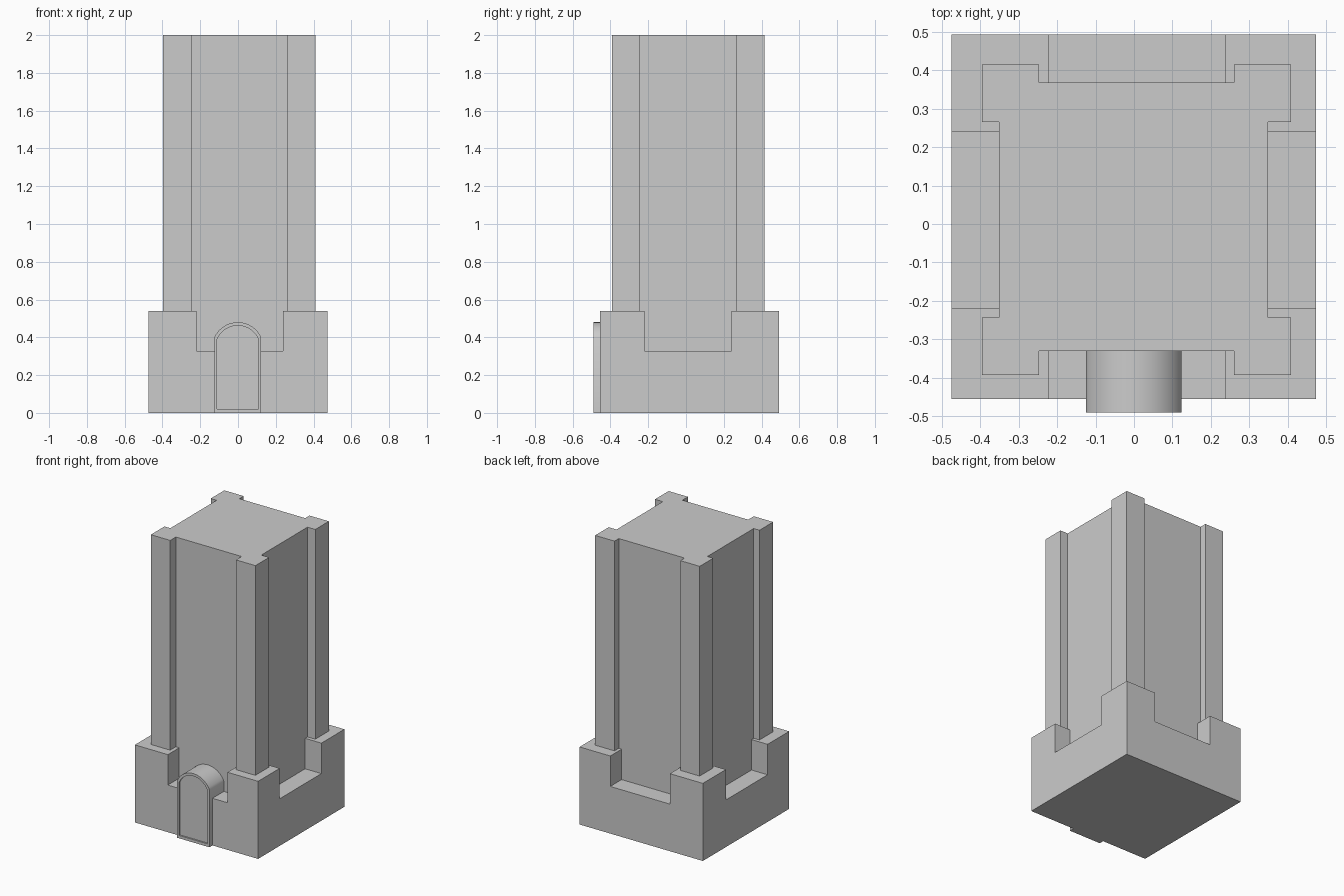
import bpy, bmesh
from math import asin, sin, cos
from mathutils import Vector

if "Cube" in bpy.data.objects:
    bpy.data.objects.remove(bpy.data.objects["Cube"])


def prism(name, points, direction):
    """Extrude a closed outline of 3D points along a direction."""
    bm = bmesh.new()
    face = bm.faces.new([bm.verts.new(p) for p in points])
    ext = bmesh.ops.extrude_face_region(bm, geom=[face], use_keep_orig=True)
    verts = [g for g in ext["geom"] if isinstance(g, bmesh.types.BMVert)]
    bmesh.ops.translate(bm, verts=verts, vec=Vector(direction))
    bmesh.ops.recalc_face_normals(bm, faces=bm.faces)
    mesh = bpy.data.meshes.new(name)
    bm.to_mesh(mesh)
    bm.free()
    obj = bpy.data.objects.new(name, mesh)
    bpy.context.collection.objects.link(obj)
    return obj


def box(name, x0, x1, y0, y1, z0, z1):
    return prism(name, [(x0, y0, z0), (x1, y0, z0), (x1, y1, z0), (x0, y1, z0)],
                 (0, 0, z1 - z0))


def cut(target, cutter):
    cutter.hide_render = True
    cutter.hide_set(True)
    mod = target.modifiers.new(cutter.name, 'BOOLEAN')
    mod.operation = 'DIFFERENCE'
    mod.solver = 'EXACT'
    mod.object = cutter


def arch(half, bottom, spring, top, y, cx, steps=20):
    """Rectangle topped by a segmental arch, in the xz plane."""
    rise = top - spring
    r = (half * half + rise * rise) / (2 * rise)
    a = asin(half / r)
    pts = [(cx - half, y, bottom), (cx + half, y, bottom)]
    for i in range(steps + 1):
        t = a - 2 * a * i / steps
        pts.append((cx + r * sin(t), y, top - r + r * cos(t)))
    return pts


# Tower shaft: square plan with a projecting pier at each corner
X0, X1, Y0, Y1 = -0.396, 0.409, -0.393, 0.415   # pier faces
WX0, WX1, WY0, WY1 = -0.351, 0.349, -0.331, 0.368  # recessed walls
PX0, PX1, PY0, PY1 = -0.247, 0.260, -0.243, 0.266  # pier inner edges
plan = [(X0, Y0), (PX0, Y0), (PX0, WY0), (PX1, WY0), (PX1, Y0), (X1, Y0),
        (X1, PY0), (WX1, PY0), (WX1, PY1), (X1, PY1), (X1, Y1),
        (PX1, Y1), (PX1, WY1), (PX0, WY1), (PX0, Y1), (X0, Y1),
        (X0, PY1), (WX0, PY1), (WX0, PY0), (X0, PY0)]
prism("tower_shaft", [(x, y, 0) for x, y in plan], (0, 0, 2))

# Base block with tall corners, lowered in the middle of every side
base = box("base", -0.475, 0.474, -0.456, 0.493, 0, 0.54)
cut(base, box("notch_cutter_front_back", -0.221, 0.238, -0.7, 0.7, 0.328, 0.8))
cut(base, box("notch_cutter_sides", -0.7, 0.7, -0.219, 0.240, 0.328, 0.8))

# Arched doorway with a shallow inset panel
door = prism("doorway", arch(0.124, 0, 0.40, 0.48, -0.49, -0.001), (0, 0.2, 0))
cut(door, prism("door_panel_cutter",
                arch(0.109, 0.02, 0.39, 0.462, -0.55, -0.001), (0, 0.07, 0)))
bpy.context.view_layer.objects.active = door
door.select_set(True)
bpy.ops.object.shade_smooth_by_angle()
